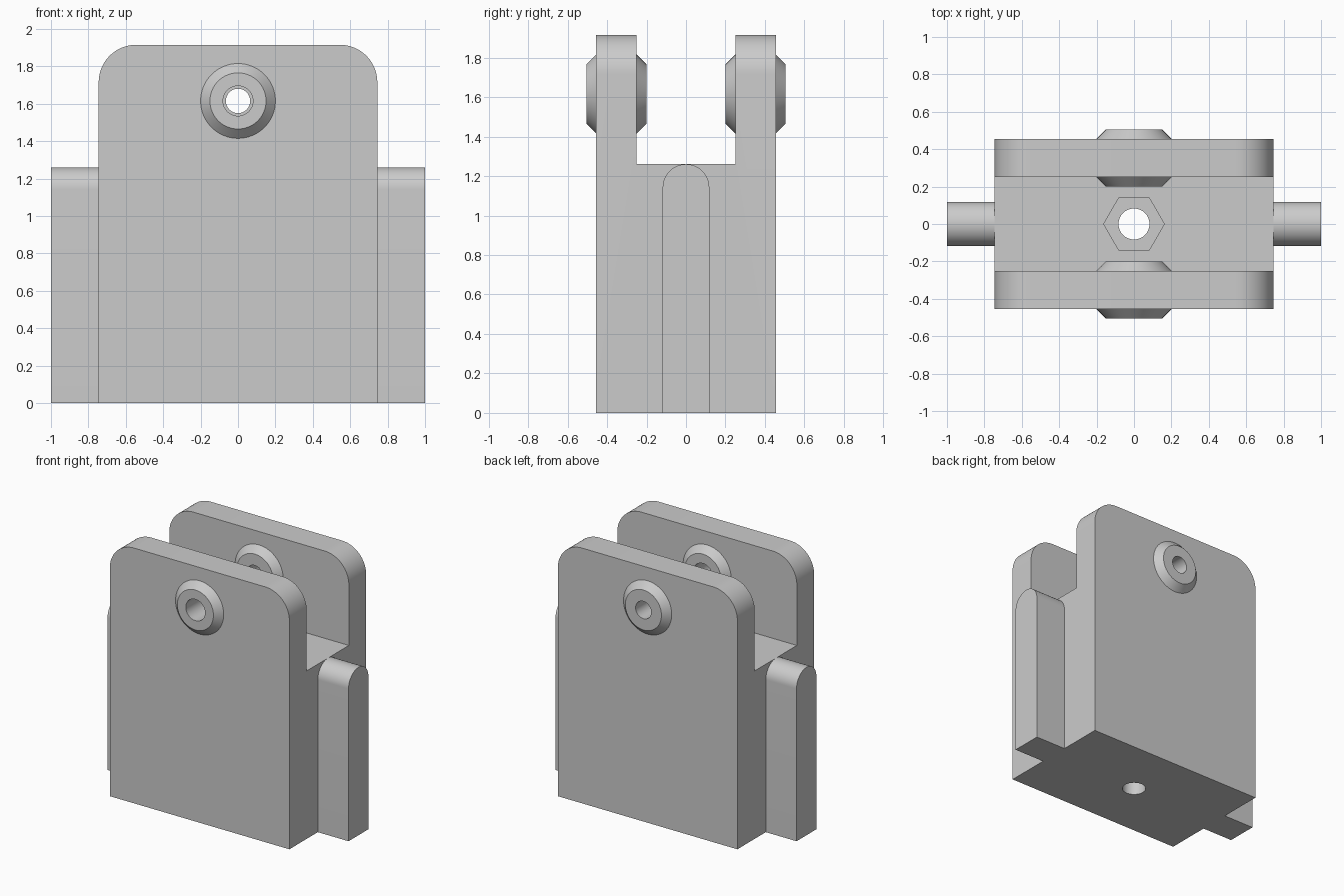
import bpy, bmesh
from math import pi, sin, cos, radians
from mathutils import Vector

cube = bpy.data.objects.get("Cube")
if cube:
    bpy.data.objects.remove(cube, do_unlink=True)

grey = bpy.data.materials.new("plain grey")
grey.use_nodes = True
grey.diffuse_color = (0.6, 0.6, 0.6, 1)
grey.node_tree.nodes["Principled BSDF"].inputs["Base Color"].default_value = (0.6, 0.6, 0.6, 1)

W, D, H = 0.745, 0.455, 1.915      # body half width, half depth, height
FLOOR, SLOT = 1.26, 0.25           # slot floor height, slot half width
PIVOT = 1.615                      # height of the cross holes


def make_object(name, bm):
    bmesh.ops.recalc_face_normals(bm, faces=bm.faces)
    mesh = bpy.data.meshes.new(name)
    bm.to_mesh(mesh)
    bm.free()
    mesh.materials.append(grey)
    obj = bpy.data.objects.new(name, mesh)
    bpy.context.collection.objects.link(obj)
    return obj


def extrude(name, points, direction):
    """Solid from a flat outline pushed along a direction."""
    bm = bmesh.new()
    face = bm.faces.new([bm.verts.new(p) for p in points])
    new = bmesh.ops.extrude_face_region(bm, geom=[face])["geom"]
    bmesh.ops.translate(bm, vec=Vector(direction),
                        verts=[v for v in new if isinstance(v, bmesh.types.BMVert)])
    return make_object(name, bm)


def arc(cx, cz, r, start, end, steps):
    angles = [start + (end - start) * i / steps for i in range(steps + 1)]
    return [(cx + r * cos(a), cz + r * sin(a)) for a in angles]


def circle(r, sides):
    return arc(0, 0, r, 0, 2 * pi, sides)[:-1]


def cut(target, cutter):
    cutter.hide_render = True
    mod = target.modifiers.new("cut", 'BOOLEAN')
    mod.operation, mod.solver, mod.object = 'DIFFERENCE', 'EXACT', cutter
    bpy.context.view_layer.objects.active = target
    bpy.ops.object.modifier_apply(modifier=mod.name)
    bpy.data.objects.remove(cutter, do_unlink=True)


def smooth(obj):
    bpy.ops.object.select_all(action='DESELECT')
    obj.select_set(True)
    bpy.context.view_layer.objects.active = obj
    bpy.ops.object.shade_smooth_by_angle(angle=radians(25))


# Body: block with rounded upper corners
R = 0.2
outline = [(-W, 0), (W, 0)]
outline += arc(W - R, H - R, R, 0, pi / 2, 16)
outline += arc(R - W, H - R, R, pi / 2, pi, 16)
body = extrude("clevis_body", [(x, -D, z) for x, z in outline], (0, 2 * D, 0))

# Slot between the two cheeks
slot = [(-SLOT, FLOOR), (SLOT, FLOOR), (SLOT, H + 1), (-SLOT, H + 1)]
cut(body, extrude("slot_cutter", [(-1, y, z) for y, z in slot], (2, 0, 0)))

# Vertical bolt hole with a hexagonal nut pocket in the slot floor
cut(body, extrude("bolt_cutter", [(x, y, -1) for x, y in circle(0.083, 48)], (0, 0, 3)))
cut(body, extrude("nut_cutter", [(x, y, FLOOR - 0.15) for x, y in circle(0.162, 6)], (0, 0, 1)))

# Cross opening that carries the bosses
cut(body, extrude("boss_cutter", [(x, -1, PIVOT + z) for x, z in circle(0.14, 48)], (0, 2, 0)))
smooth(body)

# Bosses: bevelled rings through each cheek, the back one with a smaller hole
for name, side, hole in (("front_boss", -1, 0.08), ("back_boss", 1, 0.065)):
    profile = [(hole, 0.2), (0.15, 0.2), (0.2, SLOT), (0.2, D), (0.15, 0.505), (hole, 0.505)]
    bm = bmesh.new()
    verts = [bm.verts.new((r, side * y, PIVOT)) for r, y in profile]
    edges = [bm.edges.new((verts[i - 1], verts[i])) for i in range(len(verts))]
    bmesh.ops.spin(bm, geom=verts + edges, cent=(0, 0, PIVOT), axis=(0, 1, 0),
                   angle=2 * pi, steps=64, use_merge=True)
    bmesh.ops.remove_doubles(bm, verts=bm.verts, dist=0.0001)
    smooth(make_object(name, bm))

# Side rails with half-round tops
r = 0.118
rail = [(-r, 0), (r, 0)] + arc(0, FLOOR - r, r, 0, pi, 32)
for name, side in (("left_rail", 1), ("right_rail", -1)):
    smooth(extrude(name, [(side * W, y, z) for y, z in rail], (side * (1 - W), 0, 0)))
